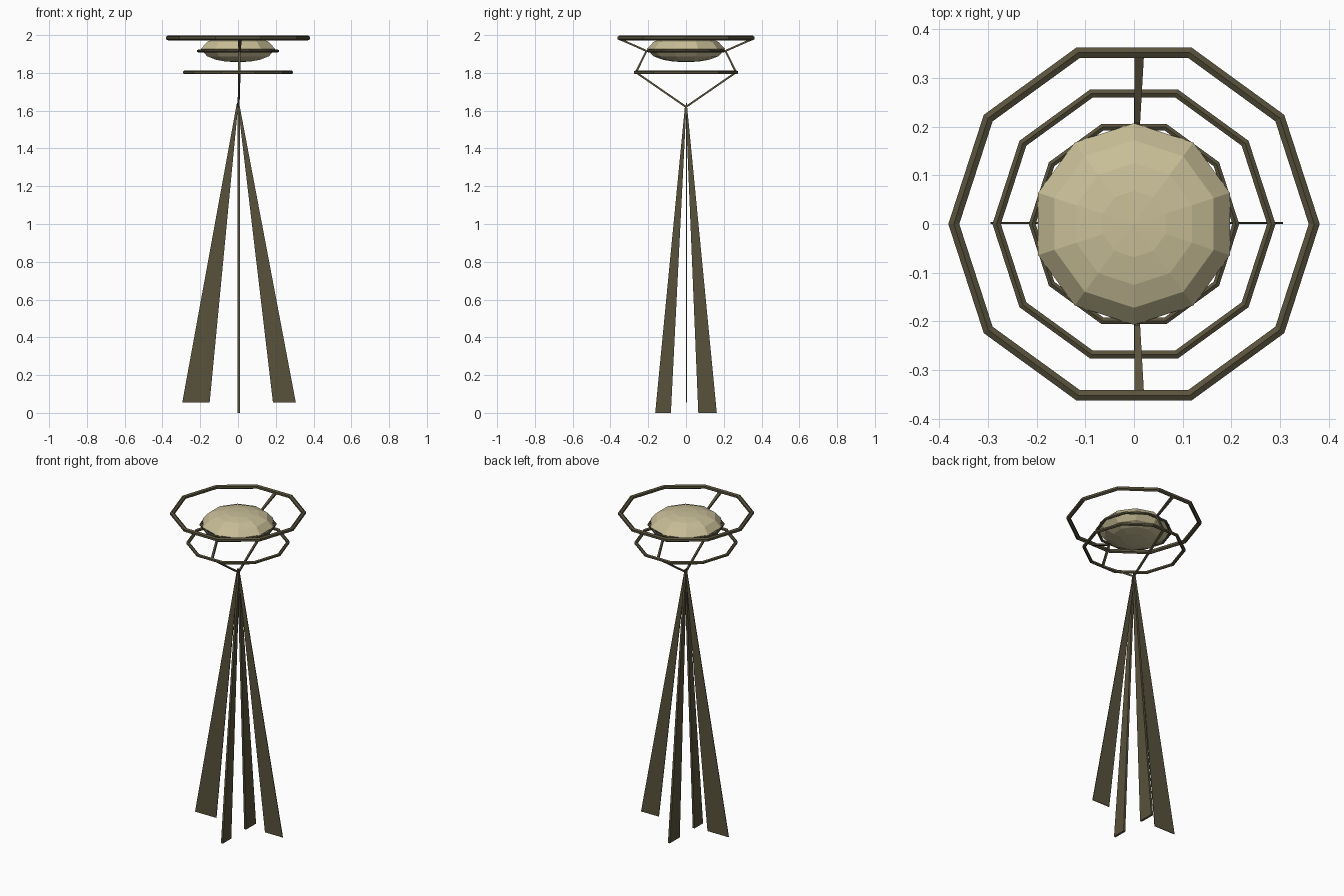
import bpy, bmesh, math
from mathutils import Vector

if "Cube" in bpy.data.objects:
    bpy.data.objects.remove(bpy.data.objects["Cube"])


def material(name, col):
    m = bpy.data.materials.new(name)
    m.diffuse_color = (*col, 1)
    m.use_nodes = True
    m.node_tree.nodes["Principled BSDF"].inputs["Base Color"].default_value = m.diffuse_color
    return m


METAL = material("dark bronze", (0.098, 0.084, 0.045))
GLASS = material("warm cream", (0.58, 0.515, 0.31))


def finish(name, bm, mat):
    bmesh.ops.recalc_face_normals(bm, faces=bm.faces)
    me = bpy.data.meshes.new(name)
    bm.to_mesh(me)
    bm.free()
    me.materials.append(mat)
    ob = bpy.data.objects.new(name, me)
    bpy.context.collection.objects.link(ob)
    return ob


def ring(name, radius, tube, z, sides=10, minor=6):
    bm = bmesh.new()
    rows = []
    for i in range(sides):
        a = math.tau * i / sides
        row = []
        for j in range(minor):
            b = math.tau * j / minor + math.pi / 2
            r = radius + tube * math.cos(b)
            row.append(bm.verts.new((r * math.cos(a), r * math.sin(a),
                                     z + tube * math.sin(b))))
        rows.append(row)
    for i in range(sides):
        p, q = rows[i], rows[(i + 1) % sides]
        for j in range(minor):
            k = (j + 1) % minor
            bm.faces.new((p[j], q[j], q[k], p[k]))
    finish(name, bm, METAL)


def prism(name, outline, axis, lo, hi):
    """Extrude a 2D (side, z) outline along x (axis 0) or y (axis 1)."""
    bm = bmesh.new()
    ends = []
    for d in (lo, hi):
        ends.append([bm.verts.new((d, s, z) if axis == 0 else (s, d, z))
                     for s, z in outline])
    n = len(outline)
    bm.faces.new(ends[0])
    bm.faces.new(ends[1])
    for i in range(n):
        k = (i + 1) % n
        bm.faces.new((ends[0][i], ends[0][k], ends[1][k], ends[1][i]))
    finish(name, bm, METAL)


def strut(name, a, b, wa, wb, t=0.010):
    """Tapered bar in the y-z plane; wa and wb are its widths in x."""
    a, b = Vector(a), Vector(b)
    d = (b - a).normalized()
    n = Vector((0, -d.z, d.y)) * t / 2
    bm = bmesh.new()
    ends = []
    for p, w in ((a, wa), (b, wb)):
        x = Vector((w / 2, 0, 0))
        ends.append([bm.verts.new(p + v) for v in (x + n, n - x, -x - n, x - n)])
    bm.faces.new(ends[0])
    bm.faces.new(ends[1])
    for i in range(4):
        k = (i + 1) % 4
        bm.faces.new((ends[0][i], ends[0][k], ends[1][k], ends[1][i]))
    finish(name, bm, METAL)


# Three decagonal hoops
ring("upper_hoop", 0.370, 0.013, 1.985)
ring("lower_hoop", 0.282, 0.010, 1.803)
ring("bowl_rim", 0.209, 0.008, 1.916)

# Faceted lens-shaped bowl
bm = bmesh.new()
bmesh.ops.create_uvsphere(bm, u_segments=10, v_segments=8, radius=1)
levels = {0: (0, 0.069), 1: (0.068, 0.066), 2: (0.125, 0.056), 3: (0.172, 0.038), 4: (0.207, 0)}
for v in bm.verts:
    lat = round(math.acos(max(-1, min(1, v.co.z))) / (math.pi / 8))
    r, h = levels[min(lat, 8 - lat)]
    a = math.atan2(v.co.y, v.co.x)
    v.co = (r * math.cos(a), r * math.sin(a), 1.926 + (h if lat < 4 else -h))
finish("lamp_bowl", bm, GLASS)

# Bent arms joining the hoops, front and back
for s, side in ((-1, "front"), (1, "back")):
    p = [(0.003, 0, 1.62), (0.007, s * 0.265, 1.803),
         (0.007, s * 0.209, 1.916), (0.011, s * 0.358, 1.982)]
    strut(side + "_lower_arm", p[0], p[1], 0.010, 0.013)
    strut(side + "_middle_arm", p[1], p[2], 0.013, 0.011)
    strut(side + "_upper_arm", p[2], p[3], 0.011, 0.020)

# Flat tapering legs
prism("left_leg", [(-0.295, 0.055), (-0.150, 0.055), (0.002, 1.64), (-0.006, 1.64)], 1, 0, 0.004)
prism("right_leg", [(0.185, 0.055), (0.306, 0.055), (0.006, 1.64), (-0.002, 1.64)], 1, 0, 0.004)
prism("front_leg", [(-0.163, 0), (-0.080, 0), (0.002, 1.62), (-0.006, 1.62)], 0, -0.003, 0.010)
prism("back_leg", [(0.065, 0), (0.163, 0), (0.006, 1.62), (-0.002, 1.62)], 0, -0.003, 0.010)
